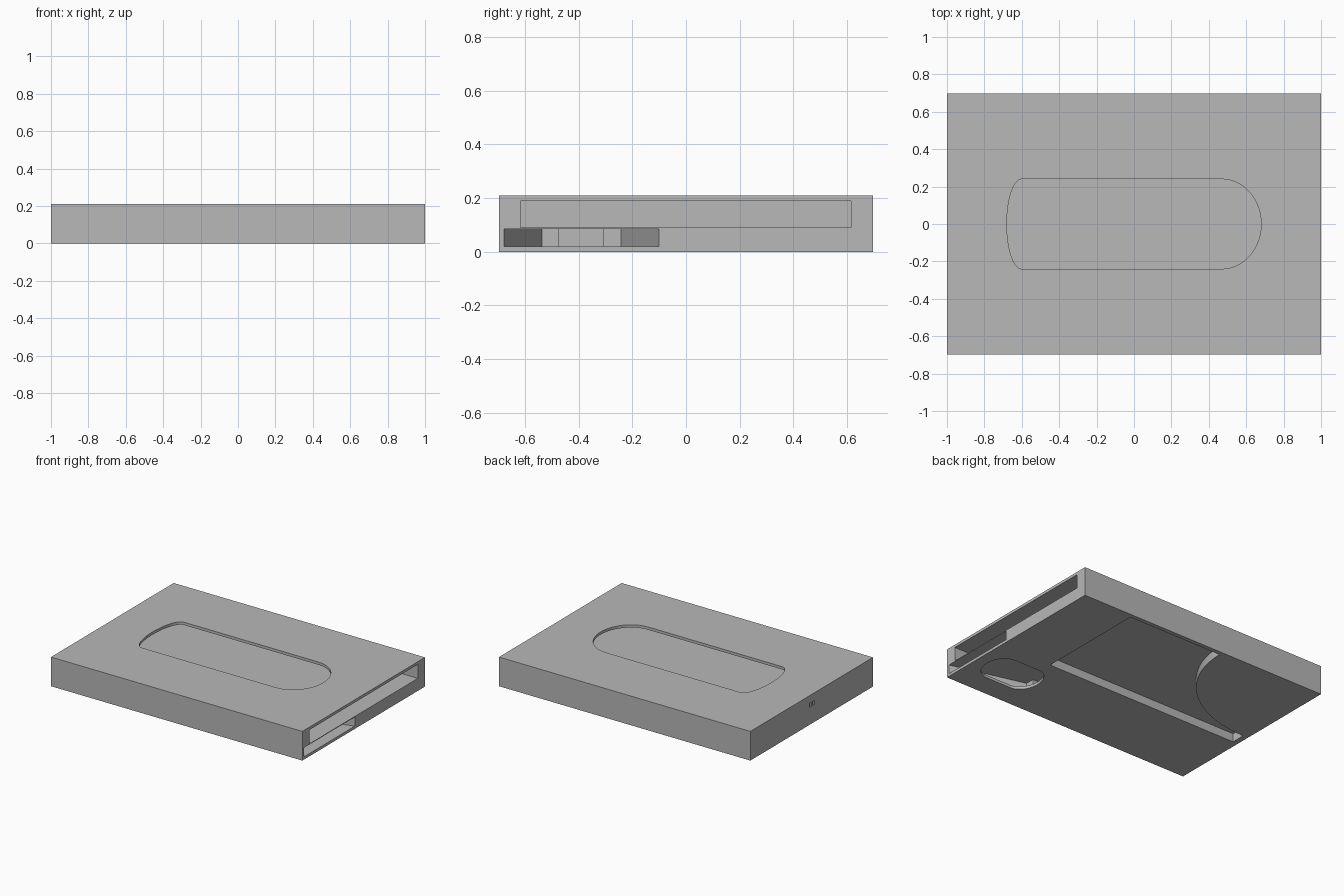
import bpy, bmesh
from math import sin, cos, pi

cube = bpy.data.objects.get("Cube")
if cube:
    bpy.data.objects.remove(cube, do_unlink=True)

grey = bpy.data.materials.new("plain grey")
grey.use_nodes = True
colour = (0.48, 0.48, 0.48, 1)
grey.diffuse_color = colour
grey.node_tree.nodes["Principled BSDF"].inputs["Base Color"].default_value = colour


def prism(name, outline, low, high):
    """Extrude a plan outline from one height to another."""
    bm = bmesh.new()
    base = bm.faces.new([bm.verts.new((x, y, low)) for x, y in outline])
    side = bmesh.ops.extrude_face_region(bm, geom=[base])["geom"]
    top = [v for v in side if isinstance(v, bmesh.types.BMVert)]
    bmesh.ops.translate(bm, verts=top, vec=(0, 0, high - low))
    bmesh.ops.recalc_face_normals(bm, faces=bm.faces)
    mesh = bpy.data.meshes.new(name)
    bm.to_mesh(mesh)
    bm.free()
    mesh.materials.append(grey)
    obj = bpy.data.objects.new(name, mesh)
    bpy.context.collection.objects.link(obj)
    return obj


def rect(x0, x1, y0, y1):
    return [(x0, y0), (x1, y0), (x1, y1), (x0, y1)]


def arc(cx, cy, rx, ry, start, end, steps=24):
    angles = [start + (end - start) * i / steps for i in range(steps + 1)]
    return [(cx + rx * cos(a), cy + ry * sin(a)) for a in angles]


def window(left, right, cy, half, bulge_left, bulge_right):
    """Straight-sided opening with bulging ends."""
    return (arc(right, cy, bulge_right, half, -pi / 2, pi / 2)
            + arc(left, cy, bulge_left, half, pi / 2, 3 * pi / 2))


body = prism("holder_body", rect(-1, 1, -0.697, 0.697), 0, 0.21)

# Tapered side pocket with a narrow inner channel
mid = -0.39
half_plan = [(1.1, 0.315), (0.46, 0.147), (0.46, 0.083), (0.3, 0.083)]
pocket = [(x, mid + w) for x, w in half_plan] + [(x, mid - w) for x, w in reversed(half_plan)]

# Underside recess: a rectangle with an elliptical bite out of one corner
recess = [(-0.96, -0.143), (0.59, -0.143), (0.59, 0.667)]
recess += arc(-0.96, 0.667, 0.795, 0.71, 0, -pi / 2)

cutters = [
    prism("card_slot", rect(-0.96, 1.1, -0.618, 0.615), 0.09, 0.19),
    prism("top_window", window(-0.6, 0.47, 0, 0.24, 0.08, 0.21), 0.14, 0.3),
    prism("side_pocket", pocket, 0.02, 0.085),
    prism("bottom_window", window(0.6, 0.8, mid, 0.145, 0.11, 0.12), -0.1, 0.05),
    prism("underside_recess", recess, -0.1, 0.06),
]
# Small pair of shallow notches on the closed end
for y in (-0.02, 0.015):
    cutters.append(prism("end_notch", rect(-1.1, -0.99, y - 0.012, y + 0.012), 0.125, 0.155))

bpy.context.view_layer.objects.active = body
for cutter in cutters:
    cutter.hide_render = True
    mod = body.modifiers.new(cutter.name, "BOOLEAN")
    mod.operation = "DIFFERENCE"
    mod.solver = "EXACT"
    mod.object = cutter
    bpy.ops.object.modifier_apply(modifier=mod.name)
    bpy.data.objects.remove(cutter, do_unlink=True)

bpy.ops.object.select_all(action="DESELECT")
body.select_set(True)
bpy.ops.object.shade_smooth_by_angle()
